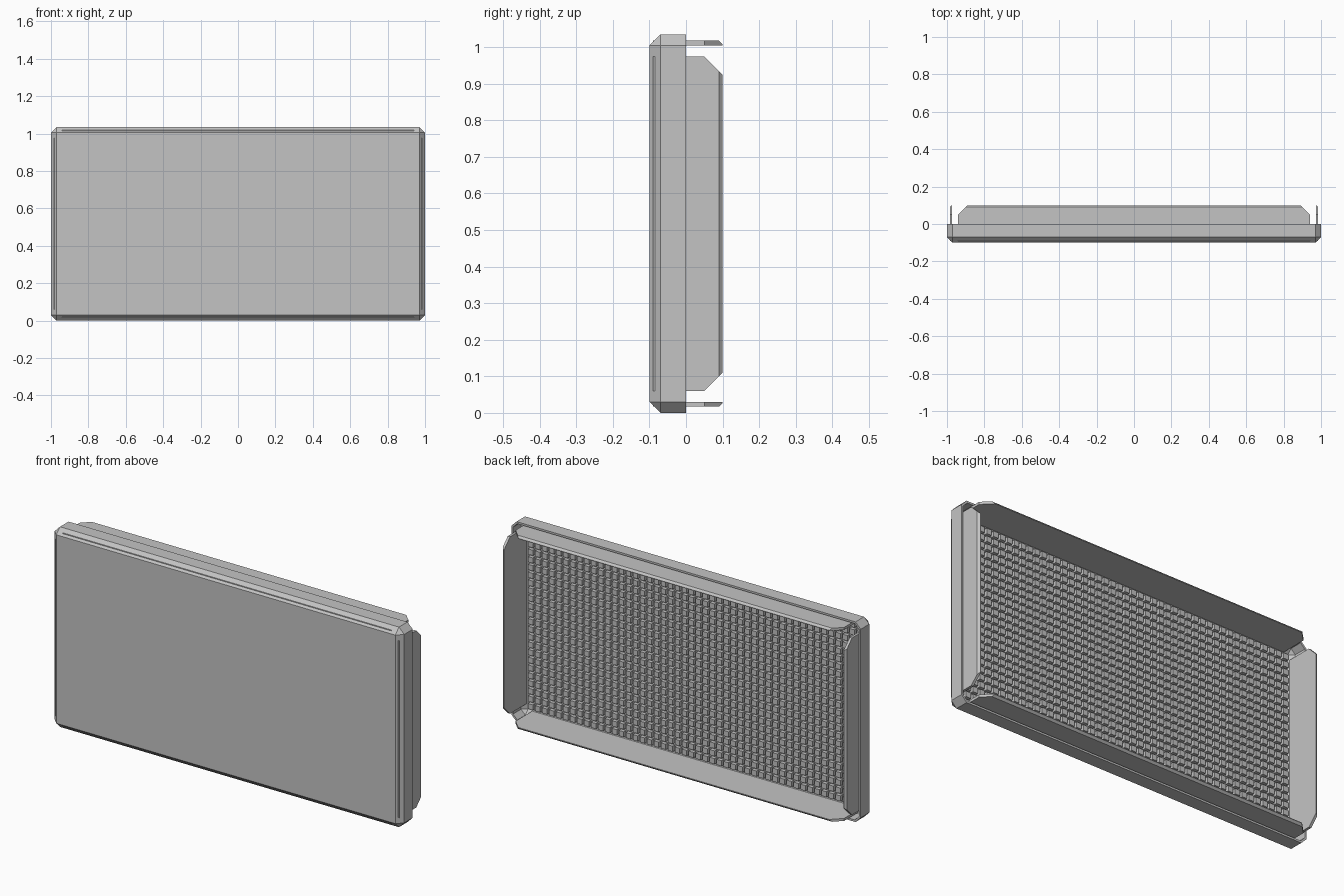
import bpy, bmesh, math
from mathutils import Matrix, Vector

if "Cube" in bpy.data.objects:
    bpy.data.objects.remove(bpy.data.objects["Cube"])

HEIGHT = 1.035
MID = HEIGHT / 2

grey = bpy.data.materials.new("plain_grey")
grey.use_nodes = True
grey.diffuse_color = (0.55, 0.55, 0.55, 1)
grey.node_tree.nodes["Principled BSDF"].inputs["Base Color"].default_value = (0.55, 0.55, 0.55, 1)


def finish(bm, name):
    bmesh.ops.recalc_face_normals(bm, faces=bm.faces)
    mesh = bpy.data.meshes.new(name)
    bm.to_mesh(mesh)
    bm.free()
    mesh.materials.append(grey)
    obj = bpy.data.objects.new(name, mesh)
    bpy.context.collection.objects.link(obj)
    return obj


def box(bm, size, centre):
    made = bmesh.ops.create_cube(bm, size=1)
    for v in made["verts"]:
        v.co = Vector(a * b for a, b in zip(v.co, size)) + Vector(centre)


# Chamfered front tray, open at the back
bm = bmesh.new()
box(bm, (2, 0.1, HEIGHT), (0, -0.05, MID))
edges = [e for e in bm.edges if min(v.co.y for v in e.verts) < -0.05]
bmesh.ops.bevel(bm, geom=edges, offset=0.03, segments=1, affect='EDGES', profile=0.5)
back = [f for f in bm.faces if f.normal.y > 0.9]
bmesh.ops.delete(bm, geom=back, context='FACES')
tray = finish(bm, "front_tray")
wall = tray.modifiers.new("wall", 'SOLIDIFY')
wall.thickness = 0.01
wall.offset = -1
wall.use_even_offset = True


# Thin flap with cut back corners and a chamfered outer edge
def flap(name, half, distance, angle):
    bm = bmesh.new()
    loops = []
    for depth, tip in ((distance - 0.013, 0.1), (distance - 0.01, 0.1), (distance, 0.09)):
        cut = half - (tip - 0.05)
        outline = [(-half, -0.09), (half, -0.09), (half, 0.05),
                   (cut, tip), (-cut, tip), (-half, 0.05)]
        loops.append([bm.verts.new((u, y, depth)) for u, y in outline])
    bm.faces.new(loops[0])
    bm.faces.new(loops[-1])
    for a, b in zip(loops, loops[1:]):
        for i in range(6):
            j = (i + 1) % 6
            bm.faces.new((a[i], a[j], b[j], b[i]))
    bm.transform(Matrix.Translation((0, 0, MID)) @ Matrix.Rotation(angle, 4, 'Y'))
    finish(bm, name)


for name, half, distance, turn in (("top_flap", 0.94, 0.5005, 0), ("left_flap", 0.4575, 0.985, 1),
                                   ("bottom_flap", 0.94, 0.5005, 2), ("right_flap", 0.4575, 0.985, 3)):
    flap(name, half, distance, turn * math.pi / 2)

# Grid of small square studs on the inside of the panel
COLS, ROWS, PITCH = 48, 24, 0.04
bm = bmesh.new()
box(bm, (0.028, 0.02, 0.028), (-(COLS - 1) * PITCH / 2, -0.081, MID - (ROWS - 1) * PITCH / 2))
studs = finish(bm, "back_studs")
for name, count, step in (("columns", COLS, (PITCH, 0, 0)), ("rows", ROWS, (0, 0, PITCH))):
    array = studs.modifiers.new(name, 'ARRAY')
    array.count = count
    array.use_relative_offset = False
    array.use_constant_offset = True
    array.constant_offset_displace = step
